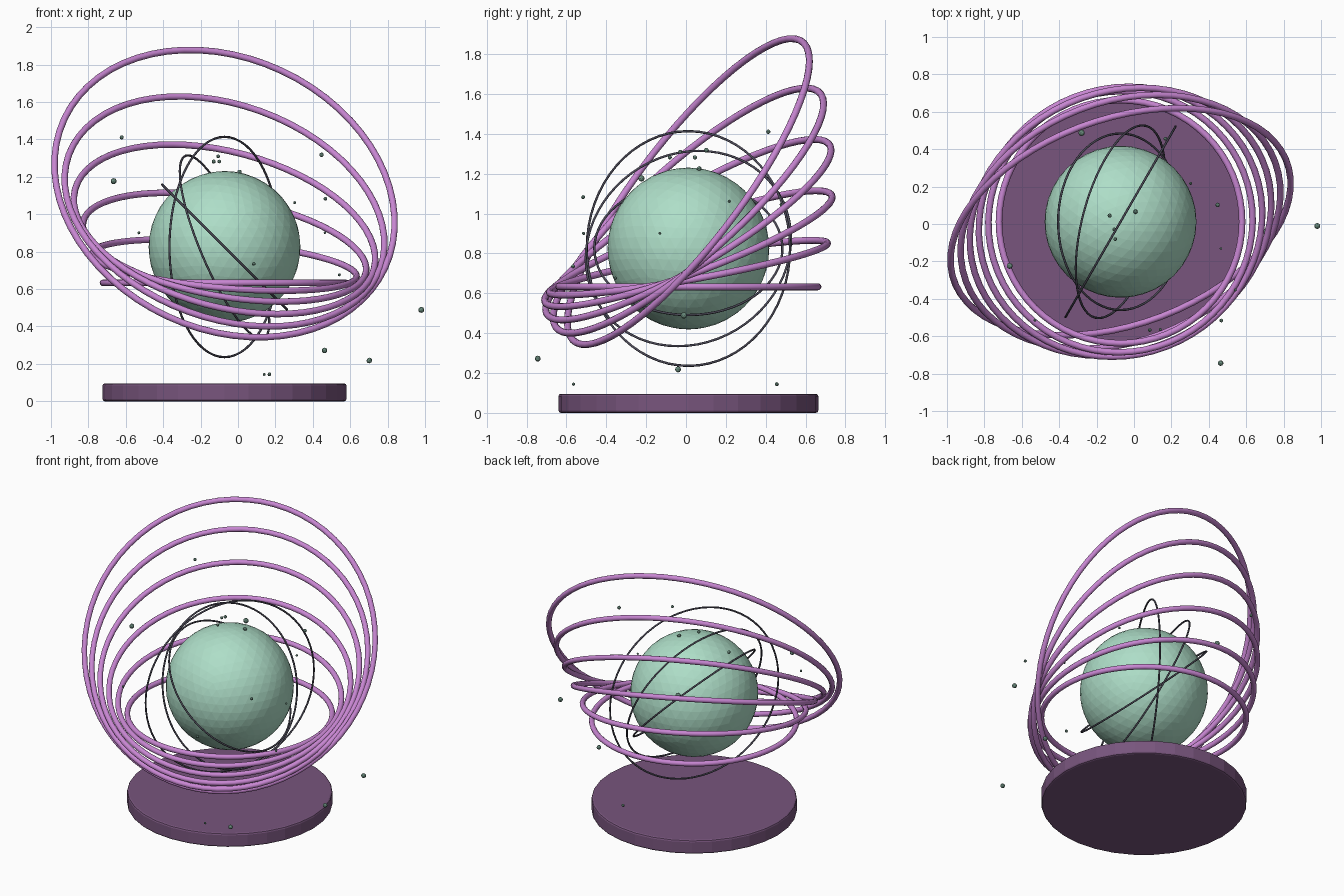
import bpy
from math import radians

if "Cube" in bpy.data.objects:
    bpy.data.objects.remove(bpy.data.objects["Cube"])

CX, CY = -0.072, 0.012   # common axis of base, orb and rings
ORB_Z = 0.825


def material(name, srgb):
    m = bpy.data.materials.new(name)
    lin = [((c / 255 + 0.055) / 1.055) ** 2.4 for c in srgb]
    m.diffuse_color = (*lin, 1)
    m.use_nodes = True
    m.node_tree.nodes["Principled BSDF"].inputs["Base Color"].default_value = m.diffuse_color
    return m


mint = material("mint", (174, 222, 200))
pink = material("orchid", (200, 134, 210))
plum = material("plum", (120, 85, 125))
slate = material("slate", (76, 74, 88))
sage = material("sage", (110, 145, 130))


def finish(name, mat, smooth=False):
    ob = bpy.context.object
    ob.name = name
    ob.data.materials.append(mat)
    if smooth:
        bpy.ops.object.shade_smooth_by_angle(angle=radians(50))
    return ob


def ring(name, mat, z, radius, tube, rot, seg=64, minor=12):
    bpy.ops.mesh.primitive_torus_add(
        location=(CX, CY, z), rotation=[radians(a) for a in rot],
        major_radius=radius, minor_radius=tube,
        major_segments=seg, minor_segments=minor)
    finish(name, mat, True)


# Base disc with softened rim
bpy.ops.mesh.primitive_cylinder_add(vertices=32, radius=0.652, depth=0.096,
                                    location=(CX, CY, 0.048))
base = finish("base_disc", plum)
bev = base.modifiers.new("rim", 'BEVEL')
bev.width = 0.012
bev.segments = 2
bev.limit_method = 'ANGLE'

# Faceted orb
bpy.ops.mesh.primitive_ico_sphere_add(subdivisions=4, radius=0.406,
                                      location=(CX, CY, ORB_Z))
finish("orb", mint)

# Fan of growing, progressively tilted rings
for i in range(6):
    ring(f"fan_ring_{i + 1}", pink, 0.633 + 0.0955 * i, 0.65 + 0.059 * i,
         0.0175, (10 * i, 5 * i, 0))

# Thin orbit rings around the orb
for i in range(3):
    ring(f"orbit_ring_{i + 1}", slate, ORB_Z, 0.472 + 0.0585 * i,
         0.006, (45 + 22.5 * i, 0, 90 - 15 * i), minor=8)

# Floating specks: x, y, z, radius
specks = [
    (-.622, .413, 1.411, .011), (-.665, -.224, 1.177, .016),
    (-.13, .045, 1.282, .011), (-.106, -.029, 1.31, .010),
    (-.10, -.081, 1.282, .010), (.008, .066, 1.226, .012),
    (.447, .102, 1.318, .012), (.303, .217, 1.062, .008),
    (.467, -.516, 1.083, .010), (.465, -.131, .901, .007),
    (-.53, -.514, .901, .008), (.084, -.567, .735, .010),
    (.542, -.353, .676, .008), (.98, -.011, .489, .016),
    (.463, -.744, .272, .015), (.702, -.04, .218, .015),
    (.14, -.564, .144, .008), (.168, .456, .144, .010),
    (-.28, .487, 1.046, .017),
]
for i, (x, y, z, r) in enumerate(specks):
    bpy.ops.mesh.primitive_ico_sphere_add(subdivisions=2, radius=r,
                                          location=(x, y, z))
    finish(f"speck_{i + 1}", sage)
